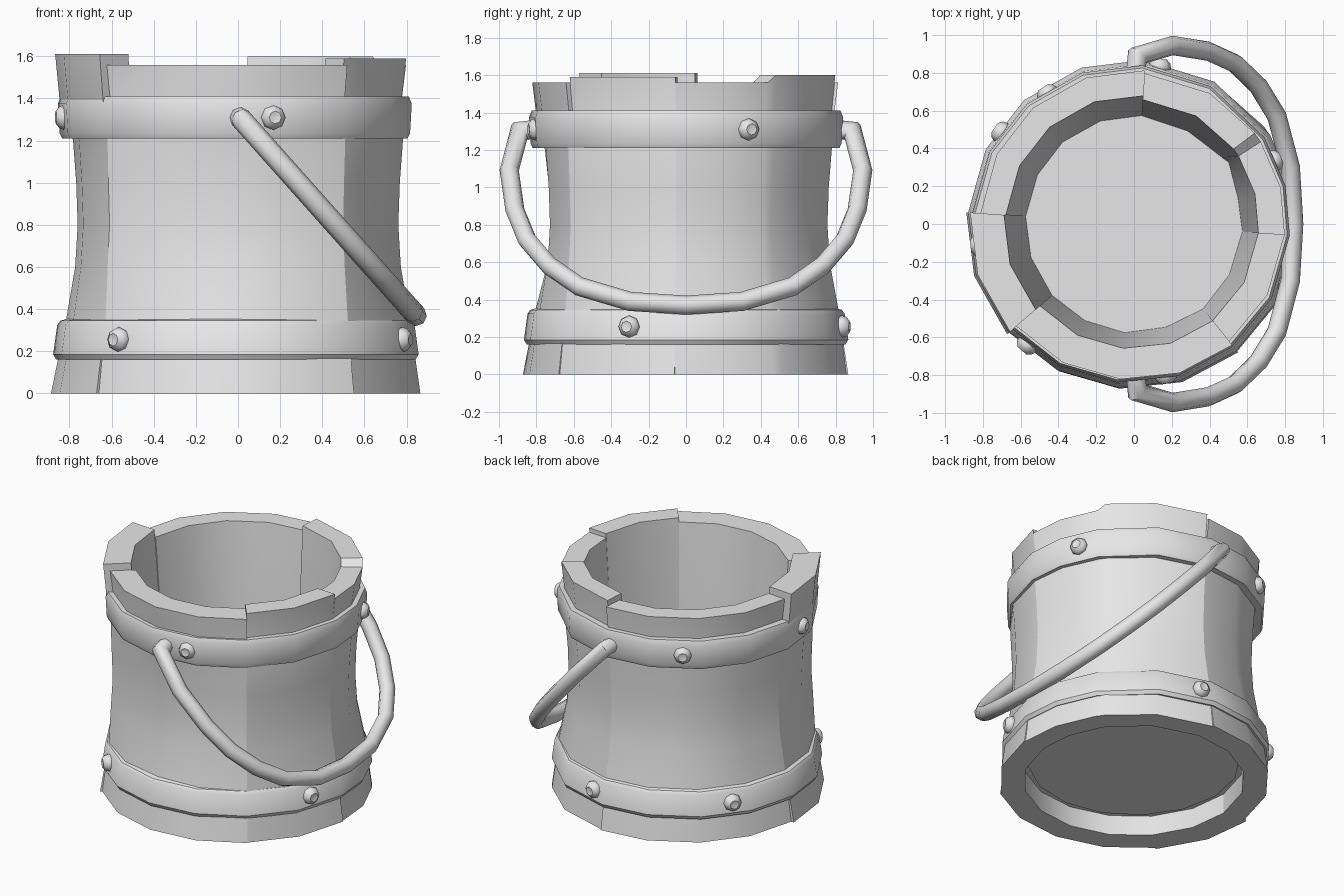
import bpy, bmesh, math
from mathutils import Matrix, Vector

if "Cube" in bpy.data.objects:
    bpy.data.objects.remove(bpy.data.objects["Cube"])

grey = bpy.data.materials.new("plain_grey")
grey.use_nodes = True
grey.diffuse_color = (0.8, 0.8, 0.8, 1)
grey.node_tree.nodes["Principled BSDF"].inputs["Base Color"].default_value = (0.8, 0.8, 0.8, 1)


def finish(name, bm, angle=35):
    """Turn a bmesh into a shaded object."""
    bmesh.ops.recalc_face_normals(bm, faces=bm.faces)
    mesh = bpy.data.meshes.new(name)
    bm.to_mesh(mesh)
    bm.free()
    mesh.materials.append(grey)
    obj = bpy.data.objects.new(name, mesh)
    bpy.context.collection.objects.link(obj)
    bpy.ops.object.select_all(action='DESELECT')
    obj.select_set(True)
    bpy.context.view_layer.objects.active = obj
    bpy.ops.object.shade_smooth_by_angle(angle=math.radians(angle))
    return obj


def bridge(bm, p, q):
    """Join two closed loops with quads."""
    for i in range(len(p)):
        j = (i + 1) % len(p)
        bm.faces.new((p[i], p[j], q[j], q[i]))


def sweep(name, angles, profile, full=False, shift=0.0):
    """Carry a closed (radius, z) profile round the axis through the angles."""
    bm = bmesh.new()
    rings = []
    for a in angles:
        c, s = math.cos(math.radians(a)), math.sin(math.radians(a))
        rings.append([bm.verts.new((r * c + shift, r * s, z)) for r, z in profile(a)])
    for p, q in zip(rings, rings[1:]):
        bridge(bm, p, q)
    if full:
        bridge(bm, rings[-1], rings[0])
    else:
        bm.faces.new(rings[0])
        bm.faces.new(rings[-1])
    return finish(name, bm)


def octagon(a, radius=0.61):
    """Radius of the eight-sided well at an angle."""
    return radius * math.cos(math.pi / 8) / math.cos(math.radians((a - 30) % 45 - 22.5))


# Staves: name, angles, height at each, waist bulge (start, middle, end), base, top and inner radius
staves = [
    ("front_stave", (221, 243, 265, 287, 309), [1.56] * 5, (0.045, -0.035, 0.03), 0.875, 0.825, 0.66),
    ("front_right_stave", (309, 332, 356), [1.59] * 3, (0.03, 0.01, 0), 0.868, 0.80, 0.66),
    ("right_stave", (-4, 14, 33, 37, 60, 86), [1.56] * 3 + [1.6] * 3, (0, -0.012, -0.005), 0.86, 0.80, 0.66),
    ("back_stave", (86, 108, 131, 153, 176), [1.56] * 5, (-0.005, 0, 0), 0.87, 0.815, 0.68),
    ("left_stave", (176, 198, 221), [1.61] * 3, (0, 0.01, 0.045), 0.89, 0.87, 0.69),
]
for name, angles, tops, bulges, base_r, top_r, inner_r in staves:
    heights = dict(zip(angles, tops))

    def stave_profile(a):
        t = 2 * (a - angles[0]) / (angles[-1] - angles[0])
        k = min(int(t), 1)
        b = bulges[k] + (bulges[k + 1] - bulges[k]) * (t - k)
        well, top = octagon(a), heights[a]
        return [(base_r, 0), (0.818 + b / 3, 0.35), (0.775 + b, 0.6),
                (0.763 + b, 0.8), (0.77 + b, 1.0), (0.785 + b * 0.8, 1.2),
                (top_r - 0.02, 1.4), (top_r, top), (inner_r, top),
                (well, 0.18), (well, 0.14), (0.71, 0.14), (0.71, 0)]

    sweep(name, angles, stave_profile)

# Floor of the bucket
bm = bmesh.new()
bmesh.ops.create_cone(bm, cap_ends=True, segments=16, radius1=0.68, radius2=0.68,
                      depth=0.05, matrix=Matrix.Translation((0, 0, 0.16)))
finish("floor", bm)

# Hoops with chamfered edges
ring_angles = sorted({a % 360 for s in staves for a in s[1]} - {37})
sweep("lower_hoop", ring_angles, lambda a: [
    (0.78, 0.16), (0.855, 0.16), (0.87, 0.185), (0.85, 0.325), (0.835, 0.345), (0.78, 0.36)],
    True, -0.01)
sweep("upper_hoop", ring_angles, lambda a: [
    (0.76, 1.21), (0.822, 1.21), (0.834, 1.235), (0.842, 1.375), (0.828, 1.41), (0.76, 1.41)],
    True, -0.015)

# Domed rivets with a dimple in the middle
for hoop, z, dist, places in (("upper", 1.31, 0.822, (24, 123, 188, 282.5)),
                              ("lower", 0.255, 0.847, (80, 145, 229, 339))):
    for k, a in enumerate(places):
        bm = bmesh.new()
        bmesh.ops.create_uvsphere(bm, u_segments=8, v_segments=6, radius=0.06)
        max(bm.verts, key=lambda v: v.co.z).co.z = 0.042
        direction = Vector((math.cos(math.radians(a)), math.sin(math.radians(a)), 0))
        turn = direction.to_track_quat('Z', 'Y').to_matrix().to_4x4()
        place = Matrix.Translation(direction * dist + Vector((-0.01, 0, z)))
        bm.transform(place @ turn @ Matrix.Diagonal((1, 1, 0.8, 1)))
        finish(f"{hoop}_rivet_{k + 1}", bm, 50)

# Handle: half the path as (y, z), mirrored, hanging in a slanted plane
half = [(0.80, 1.31), (0.89, 1.30), (0.945, 1.09), (0.915, 0.88), (0.85, 0.72),
        (0.73, 0.58), (0.57, 0.47), (0.30, 0.39), (0, 0.37)]
path = half + [(-y, z) for y, z in reversed(half[:-1])]
points = [Vector(((1.32 - z) * 0.89, y, z)) for y, z in path]
across = Vector((1, 0, 0.89)).normalized()
bm = bmesh.new()
rings = []
for i, p in enumerate(points):
    # Mitre each joint so the tube keeps its thickness round the bends
    a = (p - points[i - 1]).normalized() if i else None
    b = (points[i + 1] - p).normalized() if i + 1 < len(points) else a
    a = a or b
    side = (a + b).normalized().cross(across).normalized()
    width = 0.051 / (a + b).normalized().dot(a)
    rings.append([bm.verts.new(p + width * math.cos(t) * side + 0.051 * math.sin(t) * across)
                  for t in (k * math.pi / 4 for k in range(8))])
for p, q in zip(rings, rings[1:]):
    bridge(bm, p, q)
bm.faces.new(rings[0])
bm.faces.new(rings[-1])
finish("handle", bm, 50)
